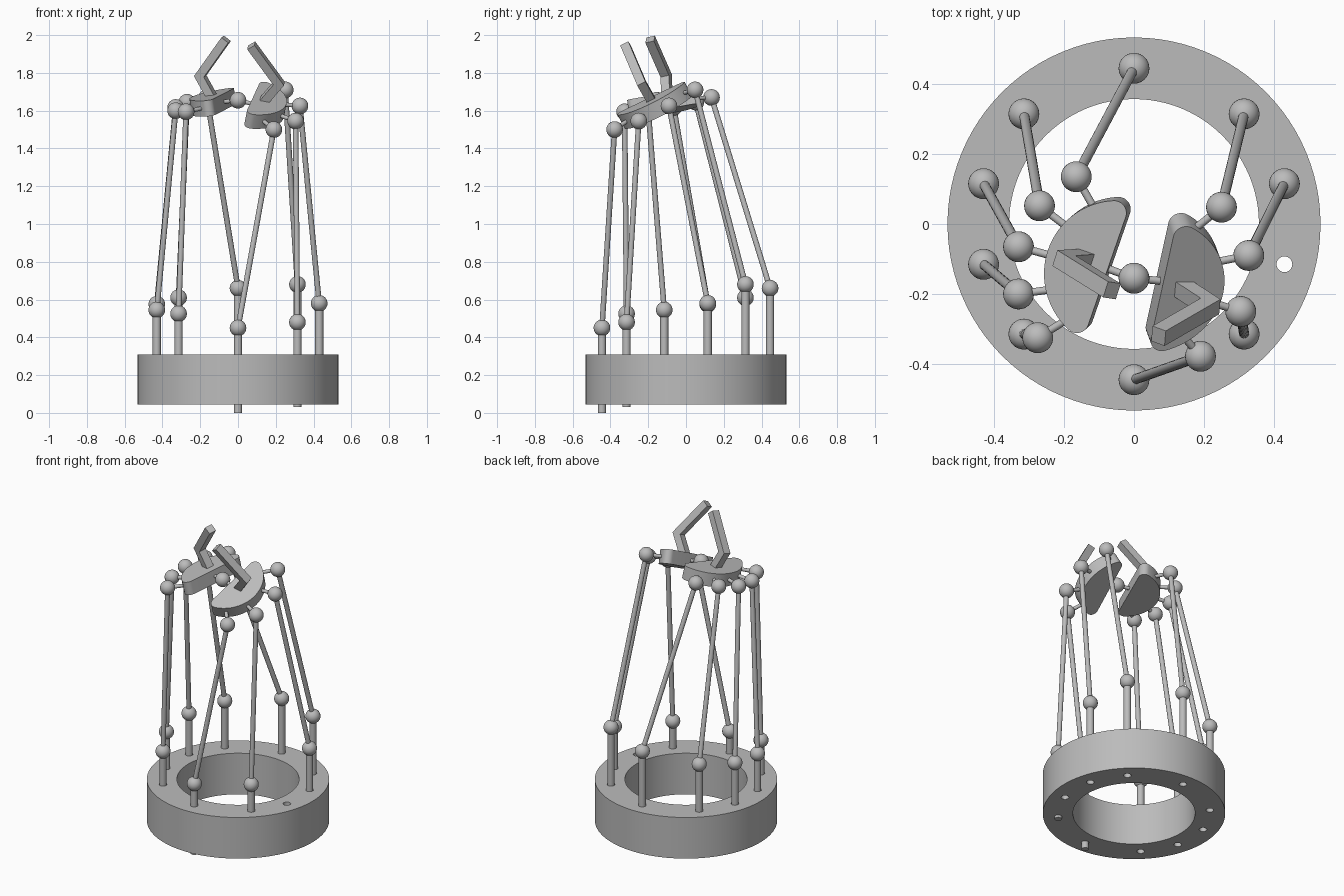
import bpy, bmesh
from math import sin, cos, atan2, radians, pi, sqrt
from mathutils import Vector as V, Matrix

cube = bpy.data.objects.get("Cube")
if cube:
    bpy.data.objects.remove(cube)

GREY = (0.5, 0.5, 0.5, 1)
grey = bpy.data.materials.new("plain grey")
grey.use_nodes = True
grey.diffuse_color = GREY
grey.node_tree.nodes["Principled BSDF"].inputs["Base Color"].default_value = GREY


def finish(name, bm, smooth=True):
    bmesh.ops.recalc_face_normals(bm, faces=bm.faces)
    mesh = bpy.data.meshes.new(name)
    bm.to_mesh(mesh)
    bm.free()
    mesh.materials.append(grey)
    obj = bpy.data.objects.new(name, mesh)
    bpy.context.collection.objects.link(obj)
    if smooth:
        shade(obj)
    return obj


def shade(obj):
    bpy.ops.object.select_all(action='DESELECT')
    obj.select_set(True)
    bpy.context.view_layer.objects.active = obj
    bpy.ops.object.shade_smooth_by_angle(angle=radians(30))


def add_rod(bm, a, b, r, sides=24):
    d = b - a
    m = Matrix.Translation((a + b) / 2) @ d.to_track_quat('Z', 'Y').to_matrix().to_4x4()
    bmesh.ops.create_cone(bm, cap_ends=True, segments=sides, radius1=r, radius2=r,
                          depth=d.length, matrix=m)


def rod(name, a, b, r):
    bm = bmesh.new()
    add_rod(bm, a, b, r)
    return finish(name, bm)


def ball(name, p):
    bm = bmesh.new()
    bmesh.ops.create_uvsphere(bm, u_segments=32, v_segments=16, radius=BALL,
                              matrix=Matrix.Translation(p))
    return finish(name, bm)


def extrude(name, pts, offset, smooth=True):
    """Prism centred on a flat outline."""
    bm = bmesh.new()
    face = bm.faces.new([bm.verts.new(p - offset / 2) for p in pts])
    new = bmesh.ops.extrude_face_region(bm, geom=[face], use_keep_orig=True)["geom"]
    bmesh.ops.translate(bm, vec=offset, verts=[g for g in new if isinstance(g, bmesh.types.BMVert)])
    return finish(name, bm, smooth)


BALL, ROD, LEG, PIN = 0.044, 0.0215, 0.0145, 0.011
RING_R, ROD_LEN = 0.445, 0.45
BOTTOM, TOP = 0.045, 0.31


def on_ring(angle, z):
    return V((RING_R * cos(radians(angle)), RING_R * sin(radians(angle)), z))


# Base ring, turned from a rectangular section
bm = bmesh.new()
corners = [(0.357, BOTTOM), (0.533, BOTTOM), (0.533, TOP), (0.357, TOP)]
loop = [bm.verts.new((r, 0, z)) for r, z in corners]
edges = [bm.edges.new((loop[i], loop[(i + 1) % 4])) for i in range(4)]
bmesh.ops.spin(bm, geom=loop + edges, axis=(0, 0, 1), cent=(0, 0, 0), steps=96,
               angle=2 * pi, use_merge=True)
bmesh.ops.remove_doubles(bm, verts=bm.verts, dist=0.0001)
ring = finish("base_ring", bm, False)

# Guide holes through the ring
bm = bmesh.new()
for a in (90, 135, 165, 195, 225, 270, 315, 345, 15, 45):
    add_rod(bm, on_ring(a, BOTTOM - 0.1), on_ring(a, TOP + 0.1), 0.0225)
cutter = finish("hole_cutter", bm, False)
cutter.hide_render = True
cut = ring.modifiers.new("holes", 'BOOLEAN')
cut.object, cut.operation, cut.solver = cutter, 'DIFFERENCE', 'EXACT'
bpy.context.view_layer.update()
ring.data = bpy.data.meshes.new_from_object(
    ring.evaluated_get(bpy.context.evaluated_depsgraph_get()))
ring.modifiers.clear()
bpy.data.objects.remove(cutter)
shade(ring)

# Sliding rods, lower balls, legs, upper balls and pins
hub = V((0, -0.155, 1.655))
legs = [
    (90, 0.66, (-0.165, 0.135, 1.67)),
    (135, 0.61, (-0.27, 0.052, 1.645)),
    (165, 0.575, (-0.33, -0.065, 1.617)),
    (195, 0.545, (-0.33, -0.2, 1.6)),
    (225, 0.525, (-0.275, -0.325, 1.594)),
    (270, 0.45, (0.19, -0.378, 1.5)),
    (315, 0.48, (0.305, -0.25, 1.545)),
    (15, 0.58, (0.328, -0.09, 1.625)),
    (45, 0.68, (0.25, 0.048, 1.71)),
]
for i, (a, z, upper) in enumerate(legs, 1):
    low, up = on_ring(a, z), V(upper)
    rod(f"slide_rod_{i}", on_ring(a, z - ROD_LEN), low, ROD)
    ball(f"lower_ball_{i}", low)
    rod(f"leg_{i}", low, up, LEG)
    ball(f"upper_ball_{i}", up)
    rod(f"plate_pin_{i}", up, up.lerp(hub, 0.4), PIN)
ball("hub_ball", hub)


def plate_outline():
    """D shape in (u, v): straight edge on v = 0, rounded corners."""
    R, drop, f = 0.215, 0.035, 0.035
    cu = sqrt((R - f) ** 2 - (drop + f) ** 2)
    t = atan2(drop + f, cu)

    def arc(u, v, r, a0, a1, n):
        return [(u + r * cos(a0 + (a1 - a0) * k / n), v + r * sin(a0 + (a1 - a0) * k / n))
                for k in range(n + 1)]
    return (arc(cu, f, f, -pi / 2, t, 10)[:-1] + arc(0, -drop, R, t, pi - t, 32)
            + arc(-cu, f, f, pi - t, 3 * pi / 2, 10)[1:])


def tilted_plate(side, slope_x, slope_y, ux, uy):
    n = V((-slope_x, -slope_y, 1)).normalized()
    u = V((ux, uy, slope_x * ux + slope_y * uy)).normalized()
    v = n.cross(u)
    o = hub + v * 0.076
    extrude(f"{side}_plate", [o + u * a + v * b for a, b in plate_outline()], n * 0.085)
    rod(f"{side}_hub_pin", hub, o + v * 0.03, PIN)


def bent_bar(side, base, elbow, tip, thick=0.046, depth=0.048):
    b, e, t = V(base), V(elbow), V(tip)
    d1, d2 = (e - b).normalized(), (t - e).normalized()
    n = d1.cross(d2).normalized()
    s1, s2 = n.cross(d1), n.cross(d2)
    mitre = (s1 + s2).normalized()
    mitre /= mitre.dot(s1)
    h = thick / 2
    pts = [b + s1 * h, e + mitre * h, t + s2 * h, t - s2 * h, e - mitre * h, b - s1 * h]
    extrude(f"{side}_bent_bar", pts, n * depth, False)


# Tilted plates joined at the hub, each carrying a bent bar
tilted_plate("right", 0.147, 0.128, 0.328, 0.945)
tilted_plate("left", -0.195, 0.52, -0.068, -0.31)
bent_bar("right", (-0.125, -0.1, 1.65), (-0.2, -0.105, 1.785), (-0.063, -0.19, 1.978))
bent_bar("left", (0.122, -0.173, 1.635), (0.217, -0.235, 1.745), (0.07, -0.32, 1.945))
